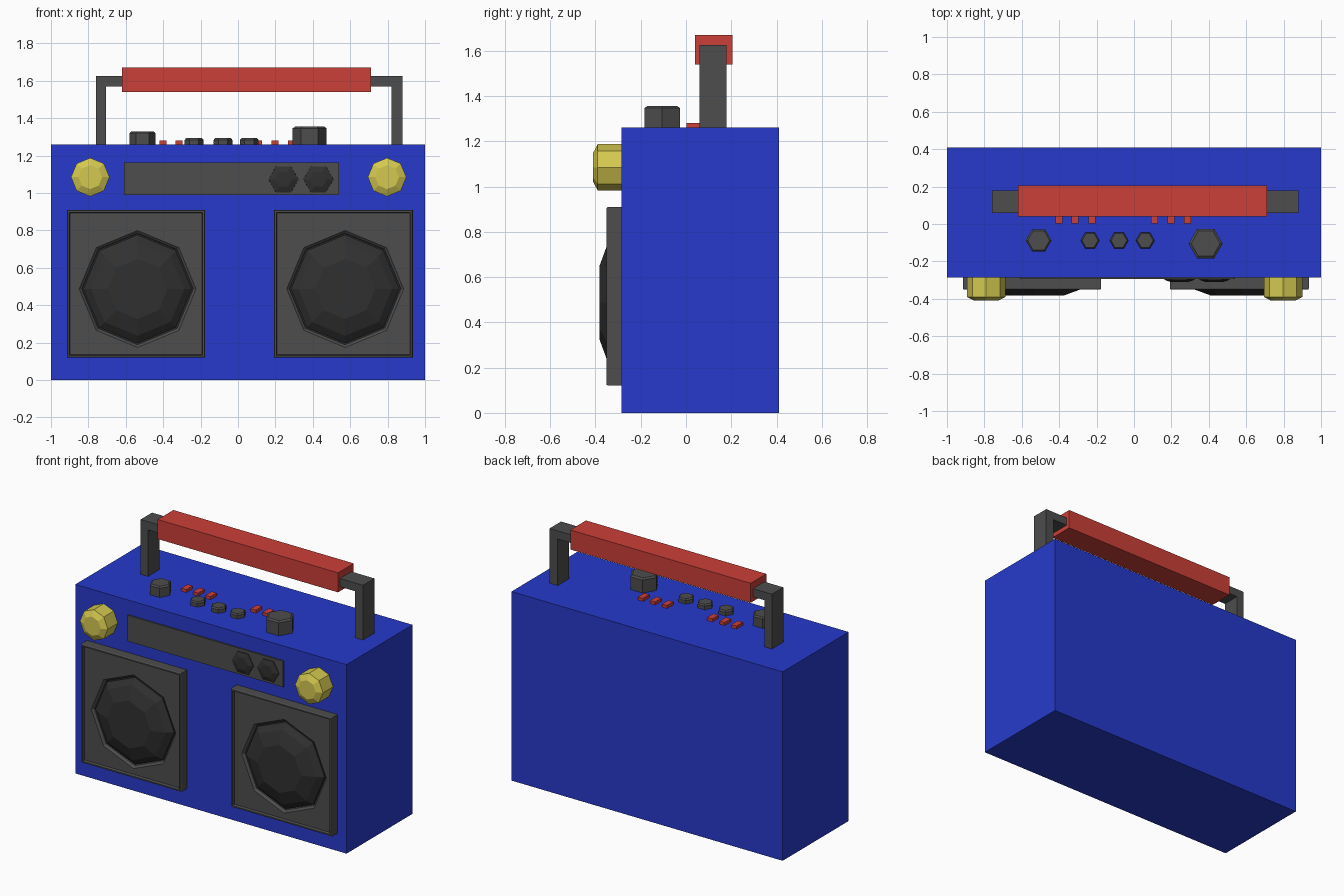
import bpy, bmesh
from math import cos, sin, tau
from mathutils import Matrix, Vector

if "Cube" in bpy.data.objects:
    bpy.data.objects.remove(bpy.data.objects["Cube"])


def material(name, rgb):
    m = bpy.data.materials.new(name)
    m.diffuse_color = (*rgb, 1)
    m.use_nodes = True
    m.node_tree.nodes["Principled BSDF"].inputs["Base Color"].default_value = m.diffuse_color
    return m


BLUE = material("blue", (0.02, 0.042, 0.6))
RED = material("red", (0.6, 0.05, 0.04))
GOLD = material("gold", (0.66, 0.58, 0.08))
DARK = material("dark_grey", (0.075, 0.075, 0.075))
BLACK = material("cone_grey", (0.03, 0.03, 0.03))


def finish(name, bm, mat):
    bmesh.ops.recalc_face_normals(bm, faces=bm.faces)
    me = bpy.data.meshes.new(name)
    bm.to_mesh(me)
    bm.free()
    me.materials.append(mat)
    ob = bpy.data.objects.new(name, me)
    bpy.context.collection.objects.link(ob)
    return ob


def box_mesh(lo, hi):
    lo, hi = Vector(lo), Vector(hi)
    bm = bmesh.new()
    bmesh.ops.create_cube(bm, size=1, matrix=Matrix.Translation((lo + hi) / 2)
                          @ Matrix.Diagonal((*(hi - lo), 1)))
    return bm


def box(name, lo, hi, mat):
    return finish(name, box_mesh(lo, hi), mat)


def lathe(name, pos, rings, sides, mat, front=False):
    """Stack of (radius, height) rings; front=True points it toward -y."""
    bm = bmesh.new()
    loops = []
    for r, h in rings:
        pts = [(r * cos(tau * i / sides), r * sin(tau * i / sides)) for i in range(sides)]
        loops.append([bm.verts.new(Vector(pos) + (Vector((a, -h, b)) if front else Vector((a, b, h))))
                      for a, b in pts])
    for a, b in zip(loops, loops[1:]):
        for i in range(sides):
            j = (i + 1) % sides
            bm.faces.new((a[i], a[j], b[j], b[i]))
    bm.faces.new(loops[0])
    bm.faces.new(loops[-1])
    return finish(name, bm, mat)


FRONT, TOP = -0.285, 1.26

# Case
box("case", (-1, FRONT, 0), (1, 0.41, TOP), BLUE)

# Handle bracket: one bent flat bar, extruded in depth
outline = [(-0.76, TOP), (-0.76, 1.625), (0.88, 1.625), (0.88, TOP),
           (0.82, TOP), (0.82, 1.57), (-0.705, 1.57), (-0.705, TOP)]
bm = bmesh.new()
face = bm.faces.new([bm.verts.new((x, 0.06, z)) for x, z in outline])
ext = bmesh.ops.extrude_face_region(bm, geom=[face])["geom"]
bmesh.ops.translate(bm, vec=(0, 0.12, 0), verts=[v for v in ext if isinstance(v, bmesh.types.BMVert)])
if not face.is_valid or len(bm.faces) < 10:
    bm.faces.new([v for v in bm.verts if abs(v.co.y - 0.06) < 1e-5])
finish("handle_bracket", bm, DARK)
box("handle_grip", (-0.62, 0.04, 1.54), (0.71, 0.205, 1.67), RED)

# Speakers: recessed frame, octagonal opening and faceted cone
for side, x0, x1, cx in (("left", -0.915, -0.176, -0.537), ("right", 0.192, 0.935, 0.573)):
    bm = box_mesh((x0, -0.35, 0.12), (x1, FRONT, 0.91))
    bm.normal_update()
    f = min(bm.faces, key=lambda f: f.calc_center_median().y)
    bmesh.ops.inset_region(bm, faces=[f], thickness=0.006, depth=0)
    bmesh.ops.translate(bm, vec=(0, -0.001, 0), verts=f.verts)
    for e in f.edges:
        for lf in e.link_faces:
            if lf is not f:
                for v in lf.verts:
                    if v not in f.verts[:]:
                        v.co.y = max(v.co.y, -0.344)
    bmesh.ops.inset_region(bm, faces=[f], thickness=0.012, depth=0)
    bmesh.ops.inset_region(bm, faces=[f], thickness=0.005, depth=-0.018)
    frame = finish(side + "_speaker_frame", bm, DARK)

    pos = (cx, FRONT, 0.487)
    cutter = lathe(side + "_speaker_cutter", pos, [(0.295, 0.02), (0.298, 0.035), (0.318, 0.053), (0.318, 0.09)],
                   8, DARK, True)
    cutter.hide_render = True
    cutter.hide_viewport = True
    cutter.display_type = "WIRE"
    cut = frame.modifiers.new("opening", "BOOLEAN")
    cut.operation = "DIFFERENCE"
    cut.object = cutter
    lathe(side + "_speaker_cone", pos,
          [(0.29, 0.015), (0.29, 0.035), (0.25, 0.065), (0.16, 0.098)], 8, BLACK, True)

# Gold front knobs
for side, x in (("left", -0.79), ("right", 0.797)):
    lathe(side + "_gold_knob", (x, FRONT, 1.085),
          [(0.103, -0.01), (0.103, 0.105), (0.064, 0.125)], 8, GOLD, True)

# Tuner panel with two low dials
box("tuner_panel", (-0.61, FRONT - 0.01, 0.99), (0.54, FRONT + 0.01, 1.163), DARK)
for i, x in enumerate((0.243, 0.43)):
    lathe(f"tuner_dial_{i + 1}", (x, FRONT, 1.073),
          [(0.082, 0), (0.08, 0.014), (0.045, 0.026)], 6, BLACK, True)

# Top knobs
for i, (x, y, r, h) in enumerate(((-0.51, -0.088, 0.069, 0.07), (0.383, -0.105, 0.091, 0.095),
                                  (-0.235, -0.088, 0.05, 0.033), (-0.08, -0.088, 0.05, 0.033),
                                  (0.06, -0.088, 0.05, 0.033))):
    lathe(f"top_knob_{i + 1}", (x, y, TOP),
          [(r, 0), (r, h - 0.009), (r * 0.85, h)], 6, DARK)

# Red push buttons
for i, x in enumerate((-0.402, -0.315, -0.224, 0.11, 0.198, 0.287)):
    box(f"push_button_{i + 1}", (x - 0.019, 0.003, TOP - 0.01), (x + 0.019, 0.07, 1.28), RED)
